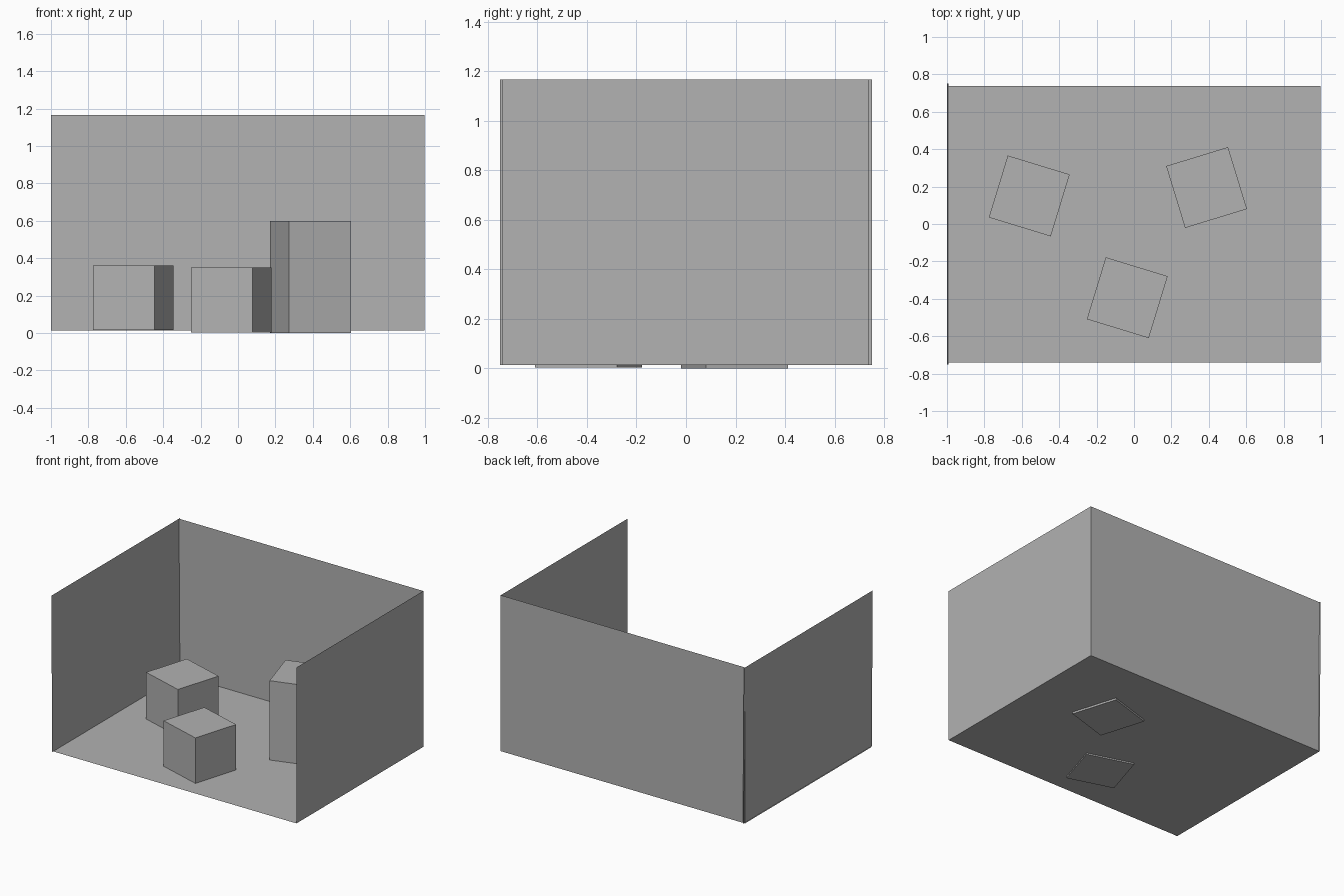
import bpy
import math

cube = bpy.data.objects.get("Cube")
if cube:
    bpy.data.objects.remove(cube, do_unlink=True)

# One plain grey for everything
GREY = (0.445, 0.445, 0.445, 1)
grey = bpy.data.materials.new("plain grey")
grey.use_nodes = True
grey.diffuse_color = GREY
grey.node_tree.nodes["Principled BSDF"].inputs["Base Color"].default_value = GREY


def sheet(name, corners):
    """Single flat panel without thickness."""
    mesh = bpy.data.meshes.new(name)
    mesh.from_pydata(corners, [], [tuple(range(len(corners)))])
    mesh.materials.append(grey)
    obj = bpy.data.objects.new(name, mesh)
    bpy.context.collection.objects.link(obj)


def block(name, x, y, bottom, top, turn):
    """Square block standing on the floor, turned about z."""
    bpy.ops.mesh.primitive_cube_add(size=1, location=(x, y, (bottom + top) / 2))
    obj = bpy.context.object
    obj.name = name
    obj.scale = (SIDE, SIDE, top - bottom)
    obj.rotation_euler.z = math.radians(turn)
    obj.data.materials.append(grey)


SIDE = 0.346
FLOOR, TOP = 0.014, 1.166
FRONT, BACK = -0.741, 0.739
LEFT, RIGHT = 0.997, -1.0

# Room shell, open at the front and above
sheet("floor", [(RIGHT, FRONT, FLOOR), (LEFT, FRONT, FLOOR),
                (LEFT, BACK, FLOOR), (RIGHT, BACK, FLOOR)])
sheet("back_wall", [(RIGHT, BACK, FLOOR), (LEFT, BACK, FLOOR),
                    (LEFT, BACK, TOP), (RIGHT, BACK, TOP)])
sheet("left_wall", [(LEFT, BACK, FLOOR), (LEFT, FRONT, FLOOR),
                    (LEFT, FRONT, TOP), (LEFT, BACK, TOP)])
# The right wall leans very slightly and overhangs the floor at both ends
sheet("right_wall", [(RIGHT + 0.008, -0.752, FLOOR), (RIGHT + 0.008, 0.752, FLOOR),
                     (RIGHT, 0.752, TOP), (RIGHT, -0.752, TOP)])

# Blocks
block("tall_block", 0.388, 0.195, 0, 0.6, 17)
block("front_block", -0.036, -0.394, 0.004, 0.35, -17)
block("rear_block", -0.56, 0.15, 0.015, 0.36, -17)
